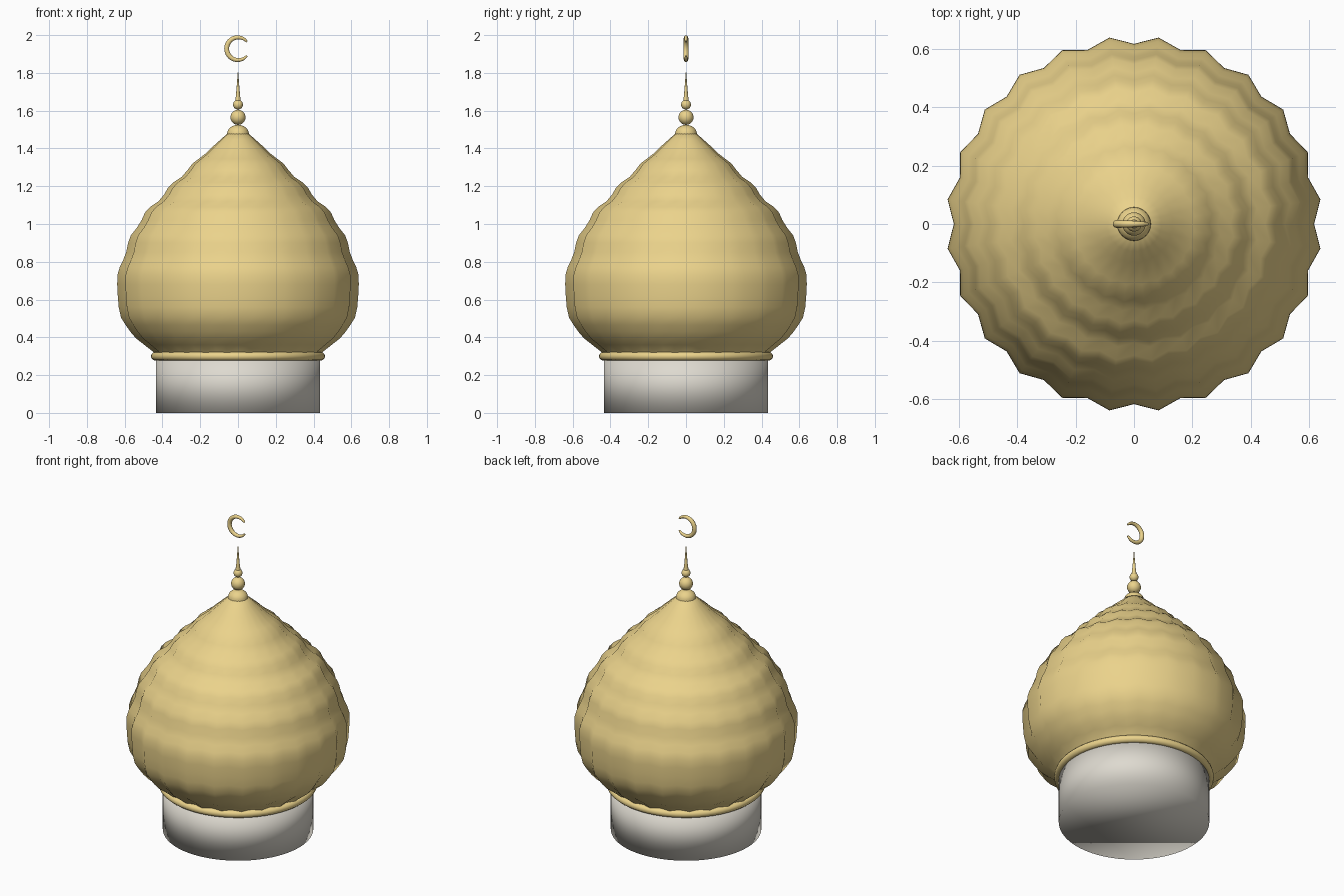
import bpy
import bmesh
from math import sin, cos, pi, radians

if "Cube" in bpy.data.objects:
    bpy.data.objects.remove(bpy.data.objects["Cube"], do_unlink=True)


def make_material(name, colour):
    mat = bpy.data.materials.new(name)
    mat.use_nodes = True
    mat.diffuse_color = colour
    mat.node_tree.nodes["Principled BSDF"].inputs["Base Color"].default_value = colour
    return mat


gold = make_material("gold", (0.83, 0.65, 0.26, 1))
plaster = make_material("plaster", (0.73, 0.70, 0.63, 1))


def finish(name, mat, smooth=True):
    obj = bpy.context.object
    obj.name = name
    obj.data.materials.append(mat)
    if smooth:
        bpy.ops.object.shade_smooth()
    return obj


def lathe(name, profile, mat, segments=32, rib_depth=0.0, sharp=None):
    """Revolve (radius, height) points; odd segments form the rib crests."""
    bm = bmesh.new()
    rings = []
    for r, z in profile:
        ring = []
        for i in range(segments):
            a = 2 * pi * i / segments
            rr = r if i % 2 else r * (1 - rib_depth)
            ring.append(bm.verts.new((rr * cos(a), rr * sin(a), z)))
        rings.append(ring)
    for low, high in zip(rings, rings[1:]):
        for i in range(segments):
            j = (i + 1) % segments
            bm.faces.new((low[i], low[j], high[j], high[i]))
    bm.faces.new(rings[-1])
    mesh = bpy.data.meshes.new(name)
    bm.to_mesh(mesh)
    bm.free()
    obj = bpy.data.objects.new(name, mesh)
    bpy.context.collection.objects.link(obj)
    bpy.ops.object.select_all(action='DESELECT')
    obj.select_set(True)
    bpy.context.view_layer.objects.active = obj
    finish(name, mat)
    if sharp:
        bpy.ops.object.shade_smooth_by_angle(angle=radians(sharp))
    return obj


# Round drum, softly shaded across its caps
bpy.ops.mesh.primitive_cylinder_add(vertices=64, radius=0.435, depth=0.3,
                                    location=(0, 0, 0.15))
finish("drum", plaster)

# Moulding between drum and dome
bpy.ops.mesh.primitive_torus_add(major_radius=0.438, minor_radius=0.023,
                                 major_segments=64, minor_segments=12,
                                 location=(0, 0, 0.3))
finish("base_moulding", gold)

# Ribbed onion dome with stepped horizontal swells
dome_profile = [
    (0.43, 0.29), (0.455, 0.325), (0.50, 0.36), (0.545, 0.395), (0.575, 0.43),
    (0.60, 0.465), (0.625, 0.505), (0.637, 0.56), (0.642, 0.62), (0.645, 0.68),
    (0.644, 0.73), (0.632, 0.77), (0.613, 0.81), (0.597, 0.85), (0.587, 0.90),
    (0.572, 0.94), (0.54, 0.98), (0.515, 1.02), (0.497, 1.06), (0.47, 1.09),
    (0.425, 1.12), (0.395, 1.155), (0.375, 1.19), (0.345, 1.22),
    (0.30, 1.25), (0.27, 1.285), (0.243, 1.32), (0.21, 1.345),
    (0.17, 1.375), (0.135, 1.41), (0.095, 1.445), (0.05, 1.485),
]
lathe("ribbed_dome", dome_profile, gold, segments=48, rib_depth=0.042)

# Finial: domed collar, two beads and a needle
collar = [(0.03, 1.475), (0.058, 1.475)]
collar += [(0.058 * cos(a), 1.478 + 0.047 * sin(a))
           for a in (radians(15 * k) for k in range(1, 6))]
lathe("finial_collar", collar, gold, sharp=40)

for name, radius, height in (("large_bead", 0.04, 1.565), ("small_bead", 0.026, 1.632)):
    bpy.ops.mesh.primitive_uv_sphere_add(segments=32, ring_count=16, radius=radius,
                                         location=(0, 0, height))
    finish(name, gold)

lathe("needle", [(0.016, 1.645), (0.011, 1.68), (0.006, 1.74), (0.001, 1.805)],
      gold, segments=16)

# Floating crescent, tapering towards its open ends
curve = bpy.data.curves.new("crescent", 'CURVE')
curve.dimensions = '3D'
curve.bevel_depth = 0.0135
curve.bevel_resolution = 3
curve.use_fill_caps = True
spline = curve.splines.new('POLY')
steps = 32
spline.points.add(steps)
for k, point in enumerate(spline.points):
    t = k / steps
    a = radians(38 + 284 * t)
    point.co = (0.06 * cos(a), 0, 1.928 + 0.06 * sin(a), 1)
    point.radius = 0.35 + 0.65 * sin(pi * t) ** 0.6
crescent = bpy.data.objects.new("crescent", curve)
bpy.context.collection.objects.link(crescent)
bpy.ops.object.select_all(action='DESELECT')
crescent.select_set(True)
bpy.context.view_layer.objects.active = crescent
bpy.ops.object.convert(target='MESH')
finish("crescent", gold)
bpy.ops.object.shade_smooth_by_angle(angle=radians(50))
